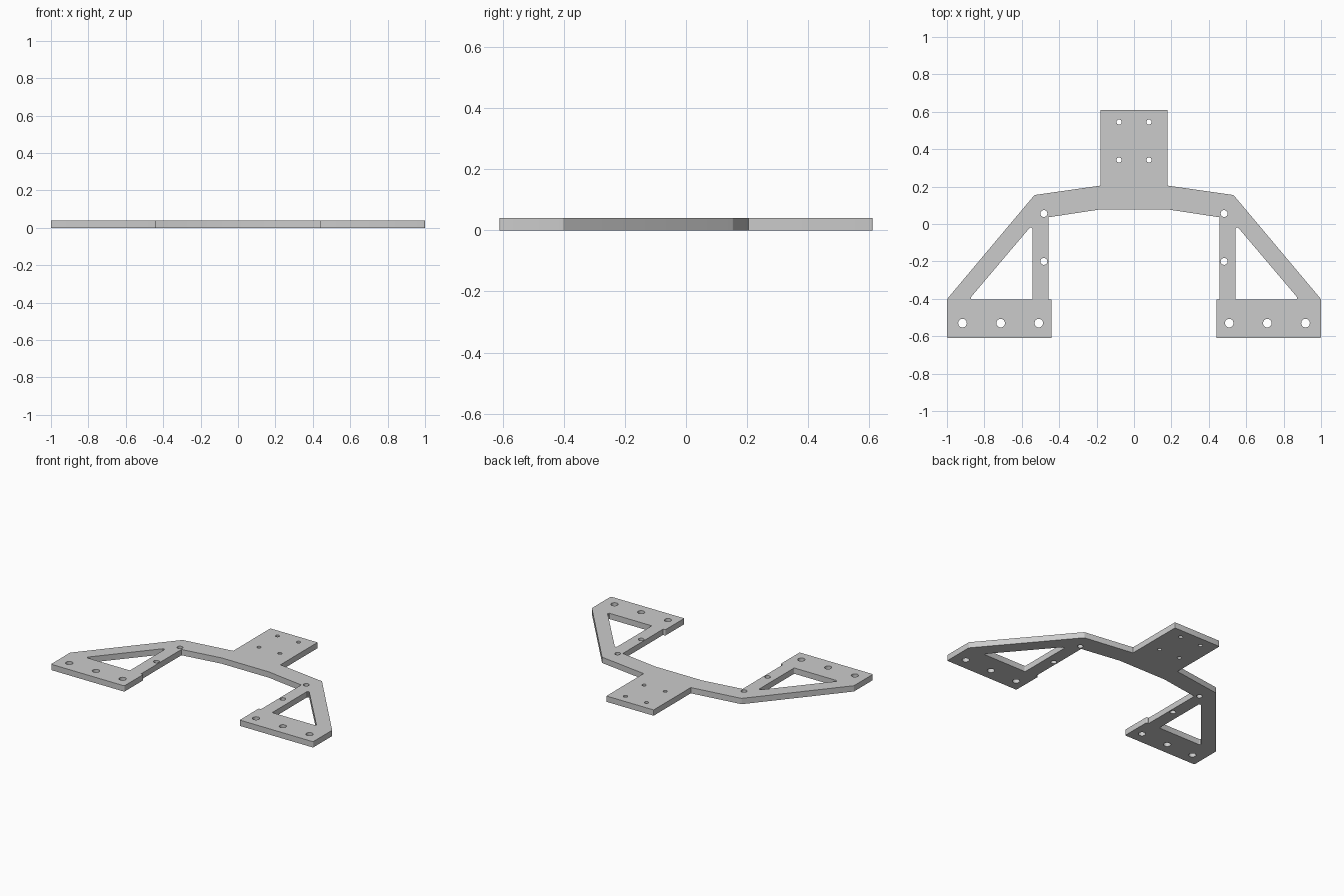
import bpy, bmesh, math
from mathutils import Vector

if "Cube" in bpy.data.objects:
    bpy.data.objects.remove(bpy.data.objects["Cube"])

THICK = 0.04

curve = bpy.data.curves.new("bracket_plate", 'CURVE')
curve.dimensions = '2D'
curve.fill_mode = 'BOTH'
curve.extrude = THICK / 2


def add_loop(points):
    s = curve.splines.new('POLY')
    s.points.add(len(points) - 1)
    for p, (x, y) in zip(s.points, points):
        p.co = (x, y, 0, 1)
    s.use_cyclic_u = True


def rounded(corners, steps=4):
    """Corners are (x, y, radius); a zero radius stays sharp."""
    out = []
    n = len(corners)
    for i, (x, y, r) in enumerate(corners):
        p = Vector((x, y))
        if r == 0:
            out.append((x, y))
            continue
        a = (Vector(corners[i - 1][:2]) - p).normalized()
        b = (Vector(corners[(i + 1) % n][:2]) - p).normalized()
        half_angle = a.angle(b) / 2
        centre = p + (a + b).normalized() * (r / math.sin(half_angle))
        v0 = p + a * (r / math.tan(half_angle)) - centre
        v1 = p + b * (r / math.tan(half_angle)) - centre
        for k in range(steps + 1):
            v = v0.lerp(v1, k / steps).normalized() * r
            out.append(tuple(centre + v))
    return out


def circle(cx, cy, r, n=24):
    add_loop([(cx + r * math.cos(2 * math.pi * i / n),
               cy + r * math.sin(2 * math.pi * i / n)) for i in range(n)])


# Outer outline: tab, shoulder, outer arm, foot, inner strut, crossbar
half = [(0.18, 0.61, 0.004), (0.18, 0.205, 0), (0.532, 0.155, 0.01),
        (1.0, -0.402, 0.006), (1.0, -0.61, 0.006), (0.44, -0.61, 0.006),
        (0.44, -0.403, 0.006), (0.457, -0.403, 0), (0.457, 0.036, 0),
        (0.18, 0.078, 0)]
add_loop(rounded(half + [(-x, y, r) for x, y, r in reversed(half)]))

# Triangular windows and bolt holes on both sides
window = rounded([(0.543, -0.003, 0.009), (0.543, -0.403, 0.006), (0.882, -0.403, 0.008)])
holes = [(0.08, 0.545, 0.0135), (0.08, 0.342, 0.0135),
         (0.482, 0.056, 0.0185), (0.482, -0.20, 0.0185),
         (0.509, -0.53, 0.023), (0.713, -0.53, 0.023), (0.917, -0.53, 0.023)]
for side in (1, -1):
    add_loop([(side * x, y) for x, y in window])
    for x, y, r in holes:
        circle(side * x, y, r)

# Turn the filled profile into a clean solid plate
plate = bpy.data.objects.new("bracket_plate", curve)
bpy.context.collection.objects.link(plate)
plate.select_set(True)
bpy.context.view_layer.objects.active = plate
bpy.ops.object.convert(target='MESH')
plate = bpy.context.object
plate.name = "bracket_plate"

bm = bmesh.new()
bm.from_mesh(plate.data)
bmesh.ops.remove_doubles(bm, verts=bm.verts, dist=0.0002)
bmesh.ops.translate(bm, verts=bm.verts, vec=(0, 0, THICK / 2))
bmesh.ops.recalc_face_normals(bm, faces=bm.faces)
bm.to_mesh(plate.data)
bm.free()
bpy.ops.object.shade_smooth_by_angle(angle=math.radians(30))
